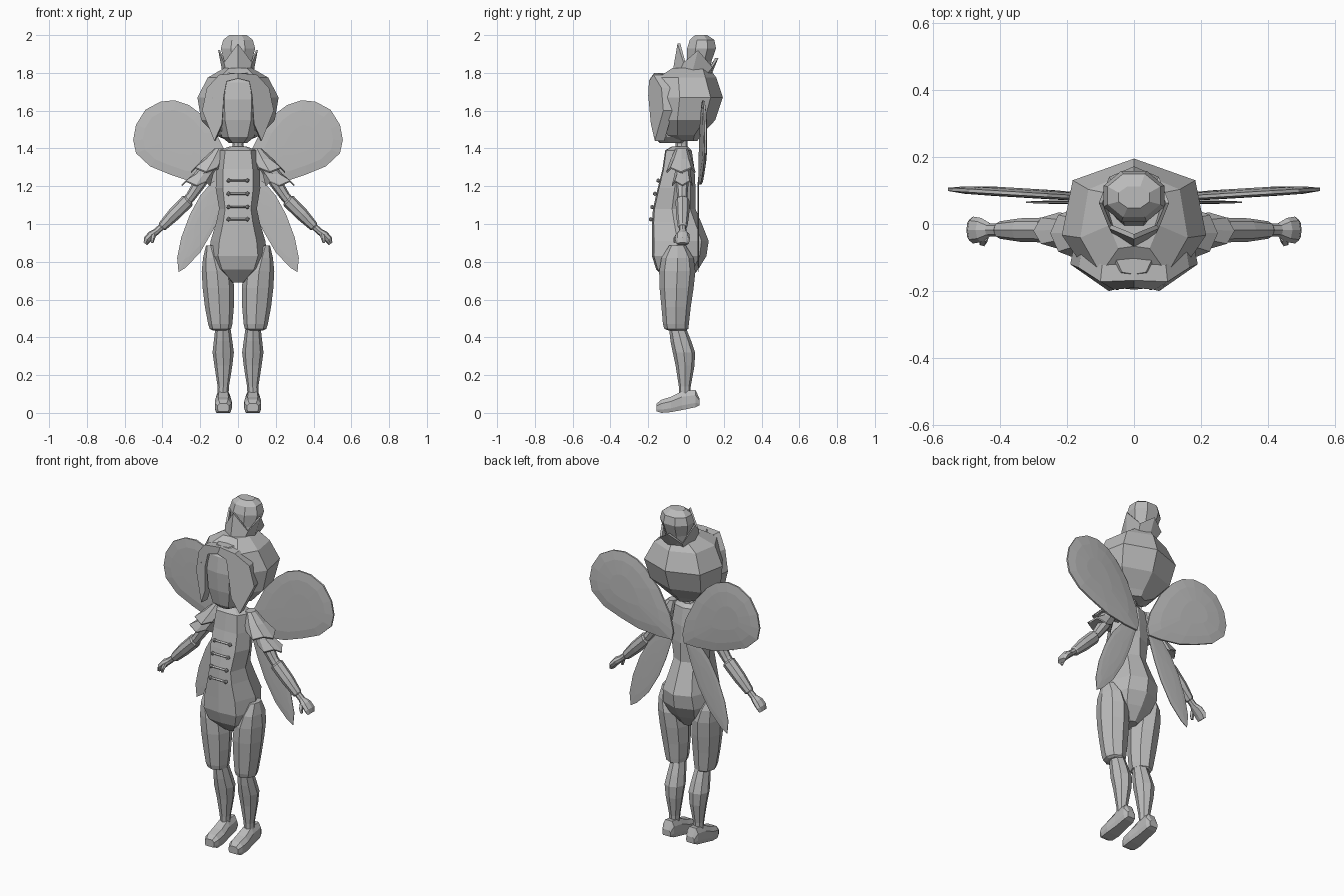
import bpy, bmesh, math
from mathutils import Vector

cube = bpy.data.objects.get("Cube")
if cube:
    bpy.data.objects.remove(cube)


def material(name, value):
    mat = bpy.data.materials.new(name)
    mat.use_nodes = True
    colour = (value, value, value, 1)
    mat.diffuse_color = colour
    mat.node_tree.nodes["Principled BSDF"].inputs["Base Color"].default_value = colour
    return mat


GREY = material("plain grey", 0.5)
SIDES = ((1, "left_"), (-1, "right_"))


def finish(name, bm):
    bmesh.ops.recalc_face_normals(bm, faces=bm.faces)
    mesh = bpy.data.meshes.new(name)
    bm.to_mesh(mesh)
    bm.free()
    mesh.materials.append(GREY)
    obj = bpy.data.objects.new(name, mesh)
    bpy.context.collection.objects.link(obj)
    return obj


def loft(name, rings, s=1, caps=(True, True)):
    """Skin a list of equal rings of points; s = -1 mirrors in x."""
    bm = bmesh.new()
    loops = [[bm.verts.new((p[0] * s, p[1], p[2])) for p in ring] for ring in rings]
    n = len(loops[0])
    for a, b in zip(loops, loops[1:]):
        for i in range(n):
            j = (i + 1) % n
            bm.faces.new((a[i], a[j], b[j], b[i]))
    for cap, ring in zip(caps, (loops[0], loops[-1])):
        if cap:
            bm.faces.new(ring)
    return finish(name, bm)


def oval(x0, x1, y0, y1, z, n=8, turn=0.0):
    """Level ring filling the given x and y range."""
    cx, cy, rx, ry = (x0 + x1) / 2, (y0 + y1) / 2, (x1 - x0) / 2, (y1 - y0) / 2
    return [(cx + rx * math.sin(a), cy + ry * math.cos(a), z)
            for a in (math.tau * (i + turn) / n for i in range(n))]


def limb_ring(x, y, z, r, ry, direction, n=8):
    """Ring across a limb that runs in the xz plane."""
    d = Vector(direction).normalized()
    u, v = Vector((d.z, 0, -d.x)), Vector((0, 1, 0))
    return [Vector((x, y, z)) + u * r * math.cos(math.tau * i / n)
            + v * ry * math.sin(math.tau * i / n) for i in range(n)]


def shaped(profile, half, y0, y1, z):
    """Fit a profile of unit points, given for x >= 0, to a width and depth."""
    full = profile + [(-x, y) for x, y in profile[-2:0:-1]]
    cy, ry = (y0 + y1) / 2, (y1 - y0) / 2
    return [(x * half, cy + y * ry, z) for x, y in full]


# Torso with a broad front panel
BODY = [(0, -1), (.68, -.93), (1, -.1), (.65, .75), (0, 1)]
loft("torso", [shaped(BODY, *r) for r in (
    (.045, -.075, .01, 1.41), (.1, -.11, .03, 1.39), (.115, -.125, .045, 1.29),
    (.118, -.15, .05, 1.19), (.1, -.175, .05, 1.08), (.115, -.18, .08, 1.01),
    (.145, -.18, .12, .91), (.155, -.18, .108, .83), (.125, -.158, .065, .76),
    (.04, -.09, .01, .69))])
loft("neck", [oval(-w, w, -.055, .008, z) for w, z in ((.045, 1.38), (.028, 1.42), (.03, 1.48))])

# Jacket toggles
for k, (z, y) in enumerate(((1.23, -.143), (1.16, -.16), (1.09, -.175), (1.025, -.182))):
    loft(f"toggle_cord_{k + 1}", [[(x, y + .008 * math.sin(a) - .002, z + .006 * math.cos(a))
         for a in (0, math.pi / 2, math.pi, 3 * math.pi / 2)] for x in (-.045, .045)])
    for s, side in SIDES:
        bm = bmesh.new()
        bmesh.ops.create_icosphere(bm, subdivisions=1, radius=.012)
        bmesh.ops.translate(bm, verts=bm.verts, vec=(s * .05, y - .004, z))
        finish(f"{side}toggle_{k + 1}", bm)

# Head, and hair dome made of big facets
FACE = [(0, -1), (.6, -.92), (1, -.3), (.8, .6), (0, 1)]
loft("face", [shaped(FACE, *r) for r in (
    (.05, -.14, .0, 1.43), (.085, -.17, .02, 1.46), (.115, -.188, .02, 1.55),
    (.12, -.196, .02, 1.66), (.11, -.185, .02, 1.75), (.06, -.15, .02, 1.8))])
HAIR = [(0, -.78), (.62, -.84), (1, -.2), (.85, .66), (0, 1)]
loft("hair_dome", [shaped(HAIR, *r) for r in (
    (.05, -.07, .06, 1.44), (.12, -.13, .08, 1.47), (.195, -.18, .155, 1.55),
    (.215, -.185, .195, 1.67), (.16, -.175, .16, 1.775), (.075, -.09, .125, 1.825))])

# Side locks and fringe framing the face
for s, side in SIDES:
    lock = [(.0, -.168, 1.8), (.1, -.172, 1.79), (.165, -.13, 1.72), (.19, -.12, 1.6),
            (.125, -.165, 1.44), (.085, -.186, 1.53), (.075, -.2, 1.68), (.06, -.196, 1.755),
            (.0, -.19, 1.77)]
    loft(side + "hair_lock", [lock, [(x * .95, y + .05, z) for x, y, z in lock]], s)

# Bun wrapped in a pointed petal crown
loft("bun", [oval(-w, w, y0, y1, z, 8, .5) for w, y0, y1, z in (
    (.07, -.02, .13, 1.79), (.08, 0, .14, 1.86), (.098, .0, .165, 1.93),
    (.085, .015, .155, 1.975), (.05, .045, .115, 2.0))])


def crown_ring(w, y0, y1, heights):
    return [(x, y, h) for (x, y, _), h in zip(oval(-w, w, y0, y1, 0), heights)]


BASE = [1.78] * 8
TIPS = [1.88, 1.83, 1.92, 1.855, 1.955, 1.855, 1.92, 1.83]
loft("petal_crown", [crown_ring(.078, -.075, .13, BASE), crown_ring(.105, -.045, .172, TIPS),
                     crown_ring(.095, -.03, .155, TIPS), crown_ring(.068, -.06, .12, BASE)],
     caps=(False, False))


def wing(name, outline, centre, depth, s):
    """Thin wing: rounded rim with a gently raised middle on both faces."""
    c = Vector(centre)
    rim = [Vector(p) for p in outline]
    rings = [[c + (p - c) * k + Vector((0, d * depth, 0)) for p in rim]
             for k, d in ((.35, -1), (.75, -.8), (1, -.35), (1, .35), (.75, .8), (.35, 1))]
    loft(name, rings, s)


UPPER = [(.03, 1.26), (.05, 1.35), (.12, 1.49), (.2, 1.585), (.26, 1.63), (.335, 1.655),
         (.41, 1.648), (.49, 1.605), (.54, 1.525), (.555, 1.445), (.54, 1.375),
         (.465, 1.305), (.36, 1.262), (.25, 1.225), (.12, 1.21), (.04, 1.21)]
LOWER = [(.03, 1.25), (.08, 1.25), (.14, 1.22), (.2, 1.15), (.255, 1.05), (.3, .93),
         (.322, .82), (.315, .745), (.275, .77), (.2, .85), (.13, .97), (.085, 1.08)]

for s, side in SIDES:
    wing(side + "upper_wing", [(x, .07 + .06 * x, z) for x, z in UPPER], (.35, .095, 1.45), .014, s)
    wing(side + "lower_wing", [(x, .065, z) for x, z in LOWER], (.19, .065, 1.02), .005, s)

    # Ruffled cap sleeve in two flaring tiers
    for tier, (top, mid, rim) in enumerate((
            (oval(.075, .125, -.055, .01, 1.4), oval(.07, .185, -.08, .03, 1.345),
             oval(.085, .25, -.105, .05, 1.285)),
            (oval(.12, .19, -.055, .02, 1.32), oval(.13, .235, -.06, .025, 1.265),
             oval(.145, .3, -.075, .035, 1.215)))):
        wavy = [(x, y, z + (.015 if i % 2 else -.008)) for i, (x, y, z) in enumerate(rim)]
        under = [(x * .96 + .008, y * .95, z - .008) for x, y, z in wavy]
        loft(f"{side}sleeve_ruffle_{tier + 1}", [top, mid, wavy, under], s)

    # Arm, cuff and hand
    down = (.6, 0, -.8)
    out = (.72, 0, -.69)
    loft(side + "upper_arm", [limb_ring(x, -.02, z, r, r, down) for x, z, r in (
        (.13, 1.34, .04), (.2, 1.22, .034), (.25, 1.145, .027), (.3, 1.09, .026))], s)
    loft(side + "forearm_cuff", [limb_ring(x, -.018, z, r, r, out) for x, z, r in (
        (.262, 1.128, .03), (.268, 1.122, .037), (.34, 1.05, .035), (.4, .988, .026),
        (.405, .983, .02))], s)
    loft(side + "hand", [limb_ring(x, -.018, z, r, ry, (.6, 0, -.8)) for x, z, r, ry in (
        (.39, .998, .018, .018), (.43, .962, .018, .02), (.455, .945, .022, .036),
        (.48, .918, .02, .04), (.49, .895, .012, .032))], s)
    loft(side + "thumb", [limb_ring(x, y, z, r, r, (0, 0, -1), 5) for x, y, z, r in (
        (.445, -.04, .95, .012), (.45, -.055, .925, .012), (.455, -.058, .9, .007))], s)

    # Puffed breeches, calf and boot
    loft(side + "breeches_leg", [oval(*r) for r in (
        (.12, .17, -.09, .0, .885), (.07, .185, -.13, .04, .82), (.03, .192, -.142, .05, .75),
        (.02, .187, -.14, .04, .66), (.022, .175, -.13, .025, .56), (.03, .158, -.122, .015, .47),
        (.036, .15, -.115, .012, .445), (.05, .135, -.095, 0, .437))], s)
    loft(side + "calf", [oval(*r) for r in (
        (.04, .12, -.09, .0, .45), (.03, .128, -.082, .028, .38), (.022, .135, -.07, .048, .32),
        (.03, .125, -.055, .045, .25), (.048, .108, -.038, .025, .14), (.05, .108, -.035, .022, .09))], s)
    shoe = []
    for y, half, low, high in ((.072, .026, .04, .075), (.05, .036, .03, .122), (-.02, .038, .015, .115),
                               (-.08, .045, .004, .085), (-.13, .042, 0, .07), (-.155, .03, .008, .05)):
        shoe.append([(.078 + half * u, y, low + (high - low) * v) for u, v in (
            (-.85, 0), (.85, 0), (1, .25), (1, .7), (.6, 1), (-.6, 1), (-1, .7), (-1, .25))])
    loft(side + "shoe", shoe, s)
